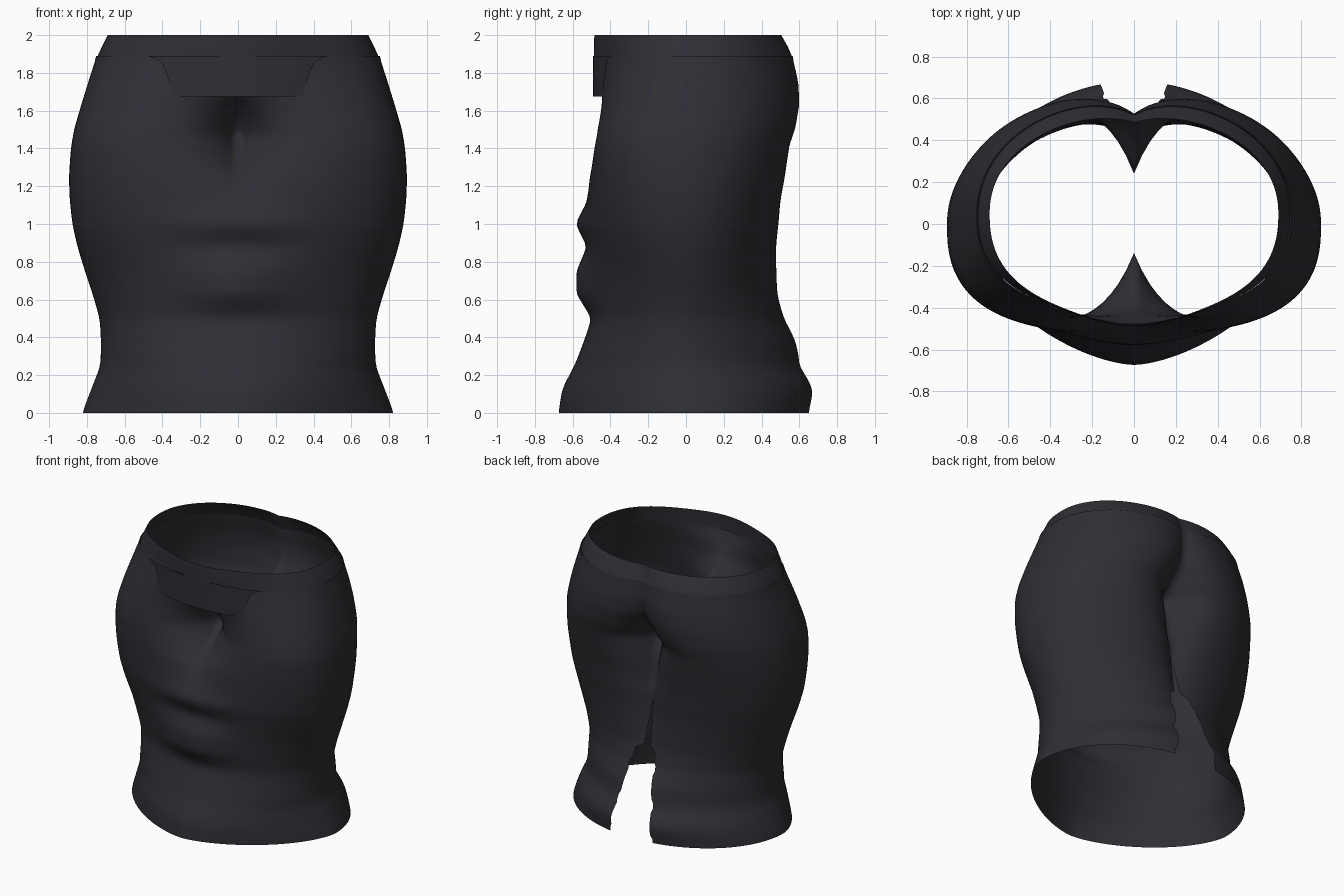
import bpy, math

if "Cube" in bpy.data.objects:
    bpy.data.objects.remove(bpy.data.objects["Cube"])

cloth = bpy.data.materials.new("charcoal_cloth")
cloth.diffuse_color = (0.027, 0.027, 0.034, 1)
cloth.use_nodes = True
cloth.node_tree.nodes["Principled BSDF"].inputs["Base Color"].default_value = cloth.diffuse_color

# height, half width, front y, back y
ROWS = [(0.0, .825, -.675, .665), (.13, .775, -.655, .69), (.25, .728, -.59, .615),
        (.38, .725, -.54, .60), (.5, .732, -.50, .55), (.63, .77, -.505, .525),
        (.75, .81, -.515, .525), (.88, .85, -.525, .525), (1.0, .877, -.533, .54),
        (1.13, .891, -.535, .56), (1.25, .895, -.535, .59), (1.4, .885, -.53, .625),
        (1.5, .868, -.52, .65), (1.63, .83, -.485, .655), (1.75, .793, -.455, .64),
        (1.89, .748, -.425, .60)]
# height, front roundness, back roundness (superellipse exponents)
ROUND = [(0, 1.6, 2), (.13, 1.68, 1.95), (.3, 1.93, 1.85), (.5, 2, 1.82), (.75, 2.05, 1.88),
         (1, 2.4, 2), (1.4, 2.8, 2.12), (1.65, 2.7, 2.12), (1.89, 2.4, 2.1)]
# centre creases: height, depth (negative pushes outward)
FRONT_CREASE = [(.5, 0), (.63, -.075), (.75, -.065), (.88, 0), (1.0, -.052), (1.1, 0),
                (1.25, .10), (1.38, .28), (1.47, .395), (1.55, .32), (1.7, .08), (1.8, 0),
                (1.89, -.055)]
BACK_CREASE = [(.3, 0), (.6, .07), (.8, .11), (1.0, .15), (1.25, .27), (1.42, .40), (1.5, .29),
               (1.63, .16), (1.75, .11), (1.89, .08)]
SLIT = [(0, .165), (.13, .16), (.25, .135), (.4, .11), (.6, .08), (.63, .025), (.95, 0)]
COLS = 36


def lerp(table, z):
    """Piecewise linear lookup; returns the remaining columns."""
    if z <= table[0][0]:
        return table[0][1:]
    for p, q in zip(table, table[1:]):
        if z <= q[0]:
            t = (z - p[0]) / (q[0] - p[0])
            return [u + (v - u) * t for u, v in zip(p[1:], q[1:])]
    return table[-1][1:]


def soft(table, z, d=.035):
    """Lookup with the corners between rows rounded off."""
    samples = [lerp(table, z + k * d) for k in (-1, 0, 1)]
    return [(u + 2 * v + w) / 4 for u, v, w in zip(*samples)]


def crease(depth, x, width):
    if depth < 0:
        return depth * math.exp(-(x / .28) ** 2)
    return depth * math.exp(-x / width)


def half_section(z, a, front, back, front_depth, back_depth, slit=0):
    """Half outline from the centre back round the side to the centre front."""
    nf, nb = soft(ROUND, z)
    y0 = .05 * max(0, z - 1.4) / .6
    pts = []
    for i in range(2 * COLS + 1):
        s = math.sin(math.pi * i / (2 * COLS))
        if i <= COLS:
            n, r, sign = nb, back - y0, 1
            x = slit + (a - slit) * s
            inset = crease(back_depth, x, .15)
        else:
            n, r, sign = nf, y0 - front, -1
            x = a * s
            inset = crease(front_depth, x, .155)
        x = 0 if x < 1e-6 else x
        y = r * max(0, 1 - min(1, x / a) ** n) ** (1 / n)
        pts.append((x, y0 + sign * (y - inset * min(1, y / r * 1.5)), z))
    return pts


def make_sheet(name, rows):
    """Skin stacked half rows and mirror them across x."""
    w = len(rows[0])
    faces = [(r * w + c, (r + 1) * w + c, (r + 1) * w + c + 1, r * w + c + 1)
             for r in range(len(rows) - 1) for c in range(w - 1)]
    me = bpy.data.meshes.new(name)
    me.from_pydata([p for row in rows for p in row], [], faces)
    me.materials.append(cloth)
    ob = bpy.data.objects.new(name, me)
    bpy.context.collection.objects.link(ob)
    mod = ob.modifiers.new("mirror", 'MIRROR')
    mod.merge_threshold = .0005
    bpy.ops.object.select_all(action='DESELECT')
    ob.select_set(True)
    bpy.context.view_layer.objects.active = ob
    bpy.ops.object.shade_smooth_by_angle(angle=math.radians(60))
    return ob


# skirt body, with a ragged slit up the centre back
body = []
STEPS = 63
for k in range(STEPS + 1):
    z = 1.89 * k / STEPS
    a, front, back = soft(ROWS, z)
    slit = lerp(SLIT, z)[0]
    if slit > .03 and k % 8 < 2:
        slit += .012
    body.append(half_section(z, a, front, back, soft(FRONT_CREASE, z, .02)[0],
                             soft(BACK_CREASE, z, .02)[0], slit))
make_sheet("skirt_body", body)

# waistband
make_sheet("waistband", [half_section(1.885, .745, -.428, .60, -.06, .08),
                         half_section(1.94, .72, -.428, .575, -.06, .075),
                         half_section(2.0, .69, -.425, .53, -.06, .045)])

# front panel hanging from the waistband
panel = []
for z, half in ((1.675, .34), (1.72, .352), (1.80, .38), (1.85, .40), (1.875, .43), (1.89, .48)):
    row = []
    for i in range(13):
        x = half * (1 - i / 12)
        row.append((x, -.492 + .44 * x * x, z))
    panel.append(row)
make_sheet("front_panel", panel)
